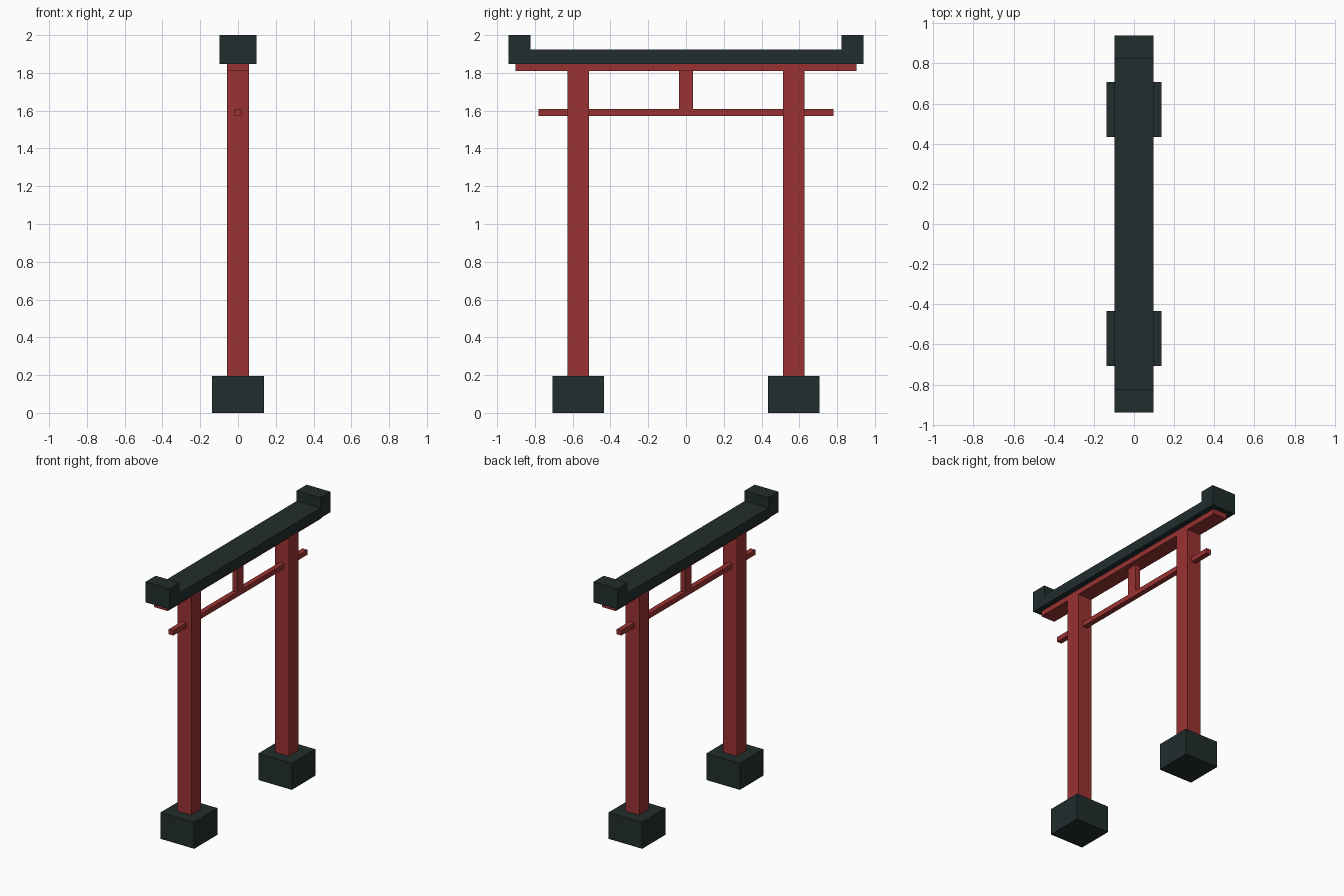
import bpy, bmesh

if "Cube" in bpy.data.objects:
    bpy.data.objects.remove(bpy.data.objects["Cube"])


def mat(name, rgb):
    m = bpy.data.materials.new(name)
    m.diffuse_color = (*rgb, 1)
    m.use_nodes = True
    m.node_tree.nodes["Principled BSDF"].inputs["Base Color"].default_value = m.diffuse_color
    return m


red = mat("red_paint", (0.323, 0.032, 0.032))
dark = mat("dark_slate", (0.016, 0.026, 0.026))


def extrude_x(name, profile, half, material):
    """Extrude a (y, z) profile from -half to +half along x."""
    bm = bmesh.new()
    face = bm.faces.new([bm.verts.new((-half, y, z)) for y, z in profile])
    out = bmesh.ops.extrude_face_region(bm, geom=[face])
    verts = [g for g in out["geom"] if isinstance(g, bmesh.types.BMVert)]
    bmesh.ops.translate(bm, verts=verts, vec=(2 * half, 0, 0))
    bmesh.ops.recalc_face_normals(bm, faces=bm.faces)
    me = bpy.data.meshes.new(name)
    bm.to_mesh(me)
    bm.free()
    me.materials.append(material)
    ob = bpy.data.objects.new(name, me)
    bpy.context.collection.objects.link(ob)


def box(name, y, half_y, z0, z1, half_x, material):
    extrude_x(name, [(y - half_y, z0), (y + half_y, z0),
                     (y + half_y, z1), (y - half_y, z1)], half_x, material)


# Footings and pillars
for side, label in ((-1, "front"), (1, "back")):
    box(label + "_footing", side * 0.57, 0.137, 0, 0.196, 0.137, dark)
    box(label + "_pillar", side * 0.57, 0.057, 0.196, 1.81, 0.057, red)

# Tie beam, centre strut and lintel
box("tie_beam", 0, 0.782, 1.573, 1.61, 0.019, red)
box("centre_strut", 0, 0.038, 1.61, 1.81, 0.019, red)
box("lintel", 0, 0.902, 1.81, 1.848, 0.057, red)

# Top beam with raised ends
e, i = 0.94, 0.823
extrude_x("top_beam", [(-e, 1.848), (e, 1.848), (e, 2), (i, 2), (i, 1.923),
                       (-i, 1.923), (-i, 2), (-e, 2)], 0.097, dark)
